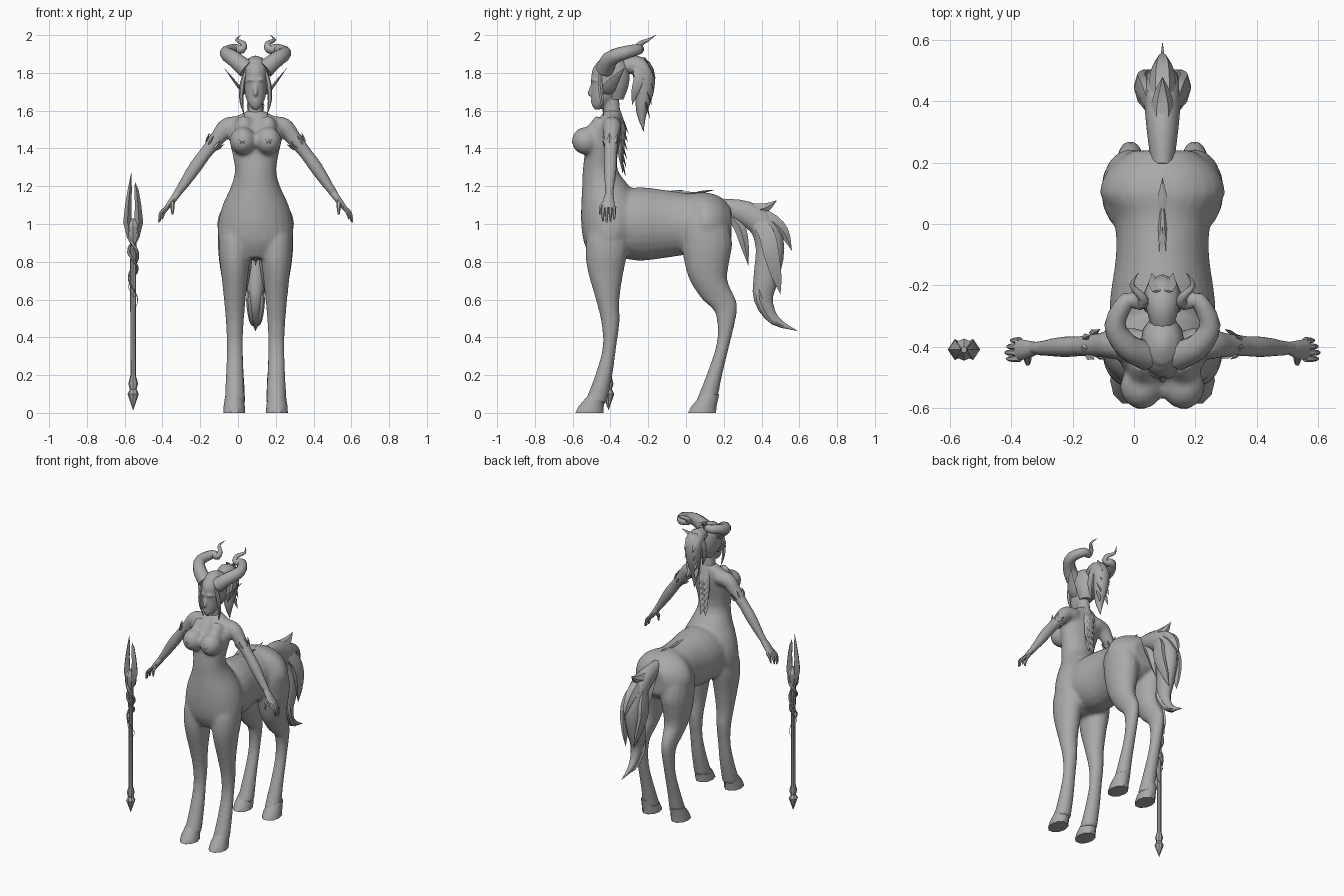
import bpy, bmesh, math
from mathutils import Vector

if "Cube" in bpy.data.objects:
    bpy.data.objects.remove(bpy.data.objects["Cube"])

CENTRE = Vector((.093, 0, 0))
X, Y, Z = Vector((1, 0, 0)), Vector((0, 1, 0)), Vector((0, 0, 1))

shade = (.4, .4, .4, 1)
grey = bpy.data.materials.new("plain grey")
grey.use_nodes = True
grey.diffuse_color = shade
grey.node_tree.nodes["Principled BSDF"].inputs["Base Color"].default_value = shade


def spline(rows, steps):
    """Catmull-Rom interpolation of every column of the rows."""
    padded = [rows[0], *rows, rows[-1]]
    smooth = []
    for before, start, end, after in zip(padded, padded[1:], padded[2:], padded[3:]):
        for step in range(steps):
            t = step / steps
            smooth.append([
                q + t / 2 * (r - p + t * (2 * p - 5 * q + 4 * r - s + t * (3 * (q - r) + s - p)))
                for p, q, r, s in zip(before, start, end, after)])
    return smooth + [rows[-1]]


def loft(bm, rows, sides=12, axis=None, ref=X, steps=3, mirror=False):
    """Closed skin over rows of x, y, z, half width, half depth.
    Rings face the given axis, or else follow the path."""
    path = spline(rows, steps)
    for sign in (1, -1) if mirror else (1,):
        spots = [Vector((sign * row[0], row[1], row[2])) for row in path]
        rings = []
        for i, (spot, row) in enumerate(zip(spots, path)):
            ahead, behind = spots[min(i + 1, len(spots) - 1)], spots[max(i - 1, 0)]
            normal = axis or (ahead - behind).normalized()
            side = (ref - normal * ref.dot(normal)).normalized()
            up = normal.cross(side)
            wide, deep = max(row[3], .001), max(row[4], .001)
            angles = [math.tau * k / sides for k in range(sides)]
            rings.append([bm.verts.new(CENTRE + spot + side * math.cos(a) * wide + up * math.sin(a) * deep)
                          for a in angles])
        for lower, upper in zip(rings, rings[1:]):
            for k in range(sides):
                n = (k + 1) % sides
                bm.faces.new((lower[k], lower[n], upper[n], upper[k]))
        bm.faces.new(rings[0])
        bm.faces.new(rings[-1])


def swell(t):
    """Lock of hair: narrow root, full middle, pointed tip."""
    return math.sin(math.pi * (.2 + .8 * t))


def taper(t):
    return 1 - t


def horn_shape(t):
    """Thick along the first sweep, then a thin pointed curl."""
    return (1 - t) ** .8 * (1 - .25 * t)


def finger_shape(t):
    return 1 - .6 * t * t


def strand(bm, width, depth, path, shape=swell, sides=8, ref=X, steps=3, mirror=False):
    """Loft along a path whose thickness follows a shape rule."""
    last = len(path) - 1
    rows = [(*point, width * shape(i / last), depth * shape(i / last)) for i, point in enumerate(path)]
    loft(bm, rows, sides, None, ref, steps, mirror)


def leaf(bm, start, end, width, ref=X, mirror=False):
    """Small flat pointed blade."""
    start, end = Vector(start), Vector(end)
    strand(bm, width, .007, [start, start.lerp(end, .4), end], swell, 4, ref, 1, mirror)


def column(x, rows):
    """Put a fixed x in front of rows of y, z, half width, half depth."""
    return [(x, *row) for row in rows]


def finish(name, bm, voxel=0, angle=50):
    bmesh.ops.recalc_face_normals(bm, faces=bm.faces)
    mesh = bpy.data.meshes.new(name)
    bm.to_mesh(mesh)
    bm.free()
    mesh.materials.append(grey)
    part = bpy.data.objects.new(name, mesh)
    bpy.context.collection.objects.link(part)
    if voxel:
        remesh = part.modifiers.new("blend", "REMESH")
        remesh.mode = "VOXEL"
        remesh.voxel_size = voxel
        remesh.use_smooth_shade = True
        relax = part.modifiers.new("relax", "SMOOTH")
        relax.factor, relax.iterations = .5, 8
    else:
        bpy.ops.object.select_all(action="DESELECT")
        part.select_set(True)
        bpy.context.view_layer.objects.active = part
        bpy.ops.object.shade_smooth_by_angle(angle=math.radians(angle))


# Body: human torso, horse barrel, legs and arms blended into one skin
body = bmesh.new()
torso = [(-.39, 1.6, .04, .045), (-.4, 1.555, .12, .06), (-.43, 1.48, .145, .088), (-.455, 1.3, .11, .09),
         (-.425, 1.2, .13, .125), (-.4, 1.1, .175, .155), (-.395, 1, .198, .16), (-.41, .9, .19, .13),
         (-.42, .82, .1, .08)]
loft(body, column(0, torso), 24, Z)
barrel = [(-.38, .17, .17), (-.25, .172, .195), (-.1, .152, .178), (.02, .16, .162), (.1, .205, .168),
          (.18, .175, .145), (.24, .1, .09)]
loft(body, [(0, y, 1, wide, deep) for y, wide, deep in barrel], 24, Y)
front_leg = [(-.4, 1.04, .04, .06), (-.41, .95, .08, .11), (-.42, .85, .086, .112), (-.425, .75, .074, .096),
             (-.415, .6, .058, .063), (-.4, .48, .048, .049), (-.405, .35, .043, .036), (-.435, .2, .048, .046),
             (-.48, .05, .054, .06)]
loft(body, column(.11, front_leg), 16, Z, mirror=True)
hind_leg = [(.09, 1.12, .03, .05), (.095, 1.02, .085, .12), (.11, .9, .095, .135), (.11, .8, .088, .12),
            (.12, .7, .072, .1), (.175, .6, .05, .09), (.212, .53, .042, .058), (.2, .38, .038, .036),
            (.15, .2, .044, .042), (.105, .05, .052, .058)]
loft(body, column(.105, hind_leg), 16, Z, mirror=True)
arm = [(.08, 1.52, .05), (.15, 1.515, .05), (.2, 1.455, .042), (.265, 1.375, .035), (.32, 1.3, .036),
       (.38, 1.21, .028), (.43, 1.14, .021)]
loft(body, [(x, -.385 - .05 * x, z, r, r) for x, z, r in arm], 14, None, Y, mirror=True)
chest = [math.pi * i / 8 for i in range(9)]
loft(body, [(.068, -.53 + .075 * math.cos(a), 1.44, .071 * math.sin(a), .075 * math.sin(a)) for a in chest],
     16, Y, steps=1, mirror=True)
strand(body, .05, .05, [(.06, -.44, 1.54), (.066, -.49, 1.49), (.068, -.54, 1.44)], finger_shape, 12, mirror=True)
finish("body", body, .011)

# Hooves: flat-soled wedges
for name, toe in (("front_hooves", -.512), ("hind_hooves", .085)):
    hoof = bmesh.new()
    loft(hoof, column(.113, [(toe, 0, .058, .078), (toe + .01, .035, .056, .07), (toe + .045, .1, .046, .048)]),
         10, Z, steps=1, mirror=True)
    finish(name, hoof, angle=40)

# Hands with four fingers and a thumb
hands = bmesh.new()
loft(hands, [(.41, -.405, 1.165, .02, .02), (.44, -.41, 1.125, .03, .018), (.475, -.41, 1.08, .035, .013)],
     10, None, Y, mirror=True)
for i in range(4):
    y, reach = -.44 + .02 * i, .012 * math.sin(i + .6)
    strand(hands, .011, .011, [(.465, y, 1.09), (.49 + reach, y, 1.06), (.5 + reach, y, 1.02 - reach)],
           finger_shape, 6, Y, mirror=True)
strand(hands, .013, .013, [(.44, -.42, 1.125), (.44, -.45, 1.09), (.44, -.455, 1.05)], finger_shape, 6, mirror=True)
finish("hands", hands)

# Head with neck, nose, brow and lips
head = bmesh.new()
skull = [(-.47, 1.605, .012, .014), (-.457, 1.63, .035, .042), (-.436, 1.67, .052, .066), (-.418, 1.72, .06, .085),
         (-.41, 1.77, .066, .092), (-.405, 1.82, .066, .09), (-.4, 1.86, .048, .065), (-.4, 1.885, .012, .02)]
loft(head, column(0, skull), 20, Z)
loft(head, column(0, [(-.39, 1.57, .043, .045), (-.395, 1.65, .038, .042), (-.4, 1.7, .04, .045)]), 16, Z)
strand(head, .012, .012, [(0, -.492, 1.75), (0, -.504, 1.71), (0, -.512, 1.685), (0, -.49, 1.67)])
strand(head, .01, .01, [(0, -.497, 1.757), (.03, -.494, 1.764), (.06, -.46, 1.755)], ref=Z, mirror=True)
strand(head, .01, .01, [(-.02, -.483, 1.645), (0, -.497, 1.648), (.02, -.483, 1.645)], ref=Z)
finish("head", head, .006)

# Pointed ears
ears = bmesh.new()
strand(ears, .036, .009, [(.055, -.42, 1.69), (.08, -.41, 1.715), (.115, -.38, 1.76), (.165, -.325, 1.825)],
       sides=6, ref=Y, mirror=True)
finish("ears", ears)

# Swept horns with curled tips
horns = bmesh.new()
strand(horns, .05, .05, [(.05, -.43, 1.82), (.115, -.4, 1.875), (.155, -.33, 1.905), (.115, -.25, 1.925),
                         (.07, -.26, 1.925), (.065, -.24, 1.955), (.1, -.2, 1.975), (.078, -.16, 2)],
       horn_shape, 10, Z, mirror=True)
finish("horns", horns, angle=60)

# Hair: cap, side locks and a high ponytail
hair = bmesh.new()
cap = [(-.37, 1.66, .04, .04), (-.375, 1.73, .064, .072), (-.383, 1.8, .071, .085), (-.393, 1.86, .056, .074),
       (-.395, 1.89, .012, .015)]
loft(hair, column(0, cap), 14, Z)
strand(hair, .014, .014, [(.05, -.455, 1.82), (.07, -.455, 1.74), (.075, -.445, 1.65), (.06, -.435, 1.575)],
       sides=6, mirror=True)
strand(hair, .06, .058, [(0, -.34, 1.83), (0, -.27, 1.84), (0, -.225, 1.8), (0, -.22, 1.7), (0, -.235, 1.59),
                         (0, -.225, 1.49)])
strand(hair, .02, .03, [(.03, -.27, 1.85), (.05, -.25, 1.78), (.045, -.27, 1.7), (.02, -.285, 1.63)],
       sides=6, mirror=True)
for z in (1.83, 1.77, 1.69, 1.62):
    leaf(hair, (.02, -.22, z + .05), (.035, -.16 - (1.83 - z) * .15, z - .06), .022, mirror=True)
finish("hair", hair)

# Mane down the human back, tufts along the horse back
mane = bmesh.new()
strand(mane, .04, .025, [(0, -.36, 1.6), (0, -.34, 1.5), (0, -.345, 1.38), (0, -.335, 1.27)], sides=6)
for i in range(6):
    z = 1.57 - .045 * i
    leaf(mane, (.01, -.345, z), (.02, -.305 - .003 * i, z - .09), .02, mirror=True)
strand(mane, .02, .016, [(0, -.25, 1.18), (0, -.15, 1.165), (0, -.02, 1.163), (0, .1, 1.165)], sides=6)
for y in (-.2, -.06, .1):
    leaf(mane, (0, y - .05, 1.165), (0, y + .05, 1.18), .016)
finish("mane", mane)

# Tail: large central lock with loose pointed locks
tail = bmesh.new()
strand(tail, .062, .08, [(0, .19, 1.09), (0, .31, 1.06), (0, .41, .99), (0, .445, .87), (0, .425, .72),
                         (0, .41, .6), (0, .47, .49), (0, .59, .435)], sides=10)
strand(tail, .04, .04, [(0, .2, 1.09), (0, .34, 1.075), (0, .42, 1.085), (0, .48, 1.125)], sides=6)
strand(tail, .045, .045, [(0, .3, 1.07), (0, .43, 1.03), (0, .515, .96), (0, .56, .86)], sides=6)
strand(tail, .04, .035, [(0, .21, 1.07), (0, .28, .99), (0, .31, .89), (0, .33, .78)], sides=6)
strand(tail, .025, .05, [(.02, .34, 1.04), (.055, .42, .96), (.07, .45, .85), (.05, .48, .72), (.03, .5, .63)],
       sides=6, mirror=True)
strand(tail, .02, .02, [(.02, .39, .7), (.03, .39, .6), (.02, .45, .49), (.015, .52, .46)], sides=6, mirror=True)
finish("tail", tail)

# Arm cuffs of upright leaves, and chest leaves
trim = bmesh.new()
along = Vector((.6, 0, -.8))
for k in range(7):
    turn = math.tau * k / 7
    out = Y * math.cos(turn) + along.cross(Y) * math.sin(turn)
    root = Vector((.235, -.395, 1.412)) + out * .035
    leaf(trim, root, root - along * .05 + out * .016, .014, along.cross(out), True)
for shift in (-.022, 0, .022):
    leaf(trim, (.07 + shift * .3, -.6, 1.43), (.07 + shift * 1.4, -.585, 1.485 - abs(shift)), .012, mirror=True)
finish("leaf_trim", trim)

# Spear: shaft with pommel and collar, two-pronged blade, winding vines
SPEAR = Vector((-.648, -.41, 0))
shaft = bmesh.new()
turned = [(.015, 0), (.1, .03), (.125, .018), (.155, .026), (.2, .014), (.9, .017), (.935, .036), (.99, .036), (1.03, .01)]
loft(shaft, [(*SPEAR.xy, z, r, r) for z, r in turned], 8, Z, steps=1)
finish("spear_shaft", shaft, angle=30)
blade = bmesh.new()
for side, top in ((-1, 1.27), (1, 1.22)):
    prong = [(.015, .93, .018), (.03, 1.01, .023), (.026, 1.1, .017), (.018, 1.18, .011), (.01, top, 0)]
    loft(blade, [(SPEAR.x + side * gap, SPEAR.y, z, r, r * 1.5) for gap, z, r in prong], 4, Z, steps=1)
finish("spear_blade", blade, angle=20)
vines = bmesh.new()
for phase, drop in ((0, .024), (math.pi, .03)):
    coil = [SPEAR + Vector((.024 * math.cos(i * .8 + phase), .024 * math.sin(i * .8 + phase), .95 - i * drop))
            for i in range(15)]
    strand(vines, .012, .012, coil, taper, 6, Z, 2)
finish("spear_vines", vines)
